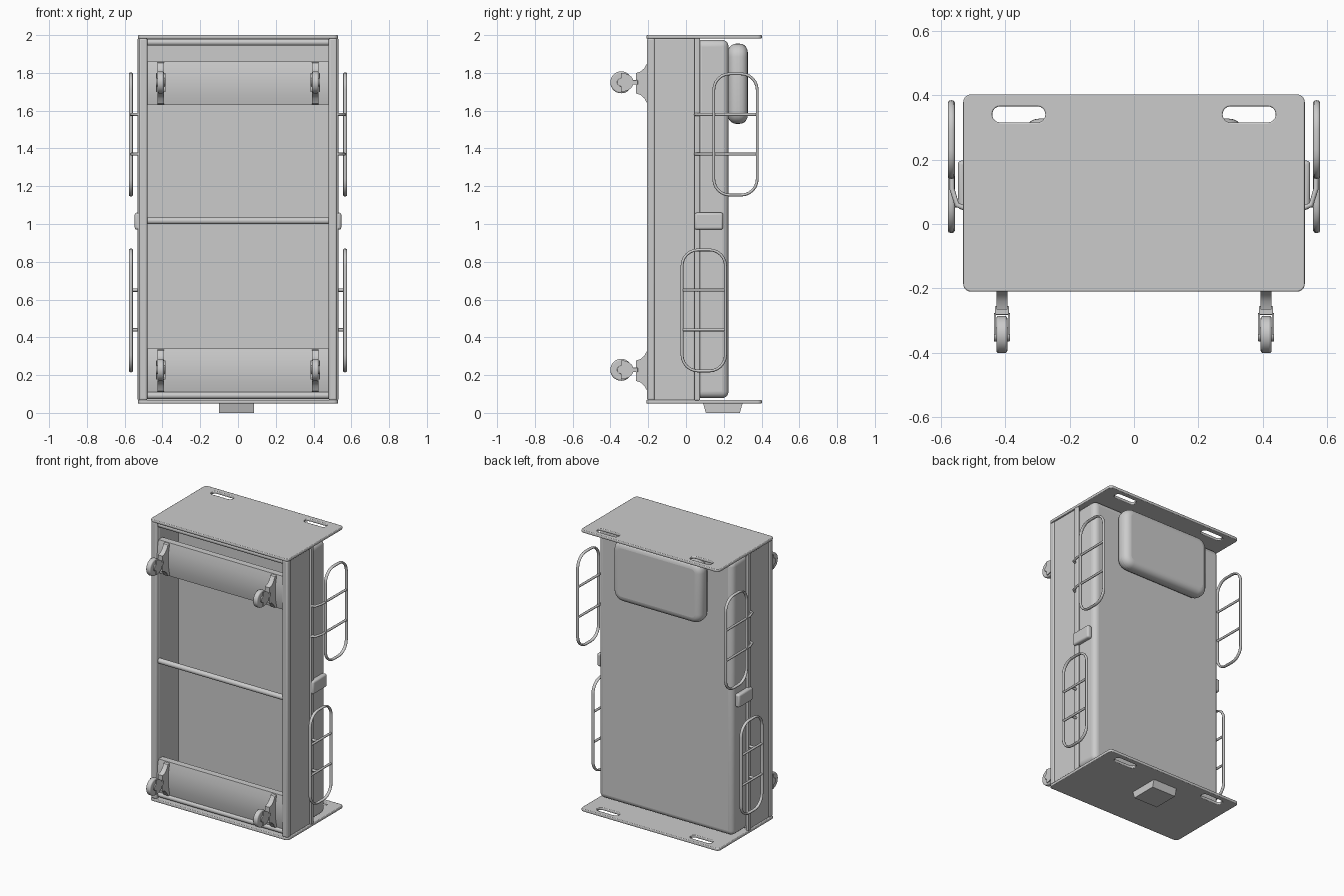
import bpy, bmesh, math
from mathutils import Vector

if "Cube" in bpy.data.objects:
    bpy.data.objects.remove(bpy.data.objects["Cube"])


def finish(ob, bevel=0, seg=3, angle=35):
    bpy.context.view_layer.objects.active = ob
    for o in bpy.context.selected_objects:
        o.select_set(False)
    ob.select_set(True)
    if bevel:
        m = ob.modifiers.new("bevel", 'BEVEL')
        m.width, m.segments, m.limit_method = bevel, seg, 'ANGLE'
        m.angle_limit = math.radians(40)
    bpy.ops.object.shade_smooth_by_angle(angle=math.radians(angle))
    return ob


def new_mesh(name, bm):
    bmesh.ops.recalc_face_normals(bm, faces=bm.faces)
    me = bpy.data.meshes.new(name)
    bm.to_mesh(me)
    bm.free()
    ob = bpy.data.objects.new(name, me)
    bpy.context.collection.objects.link(ob)
    return ob


def box(name, x, y, z, bevel=0, seg=3):
    bm = bmesh.new()
    bmesh.ops.create_cube(bm, size=1)
    for v in bm.verts:
        v.co = Vector([(a + b) / 2 + c * (b - a) for (a, b), c in zip((x, y, z), v.co)])
    return finish(new_mesh(name, bm), bevel, seg)


def extrude(name, pts, vec, bevel=0):
    bm = bmesh.new()
    f = bm.faces.new([bm.verts.new(p) for p in pts])
    r = bmesh.ops.extrude_face_region(bm, geom=[f])
    bmesh.ops.translate(bm, vec=vec, verts=[v for v in r['geom'] if isinstance(v, bmesh.types.BMVert)])
    return finish(new_mesh(name, bm), bevel)


def cyl_x(name, c, r, width, bevel=0, n=28):
    pts = [(c[0] - width / 2, c[1] + r * math.cos(2 * math.pi * i / n),
            c[2] + r * math.sin(2 * math.pi * i / n)) for i in range(n)]
    return extrude(name, pts, (width, 0, 0), bevel)


def rounded(x0, x1, y0, y1, r, n=6):
    pts = []
    for k, (cx, cy) in enumerate(((x1 - r, y1 - r), (x0 + r, y1 - r), (x0 + r, y0 + r), (x1 - r, y0 + r))):
        for i in range(n + 1):
            a = math.pi / 2 * (k + i / n)
            pts.append((cx + r * math.cos(a), cy + r * math.sin(a)))
    return pts


def tube(name, pts, r, cyclic=False):
    cu = bpy.data.curves.new(name, 'CURVE')
    cu.dimensions = '3D'
    cu.bevel_depth, cu.bevel_resolution, cu.use_fill_caps = r, 2, True
    sp = cu.splines.new('POLY')
    sp.points.add(len(pts) - 1)
    for p, q in zip(sp.points, pts):
        p.co = (*q, 1)
    sp.use_cyclic_u = cyclic
    ob = bpy.data.objects.new(name, cu)
    bpy.context.collection.objects.link(ob)
    return ob


# head and foot boards with two hand slots each (filled 2D curve with holes)
def board(name, z):
    cu = bpy.data.curves.new(name, 'CURVE')
    cu.dimensions, cu.fill_mode = '2D', 'BOTH'
    cu.extrude, cu.bevel_depth, cu.bevel_resolution = 0.005, 0.004, 1
    for o in (rounded(-0.526, 0.526, -0.206, 0.398, 0.02),
              rounded(-0.444, -0.271, 0.311, 0.369, 0.0289),
              rounded(0.271, 0.444, 0.311, 0.369, 0.0289)):
        sp = cu.splines.new('POLY')
        sp.points.add(len(o) - 1)
        for p, q in zip(sp.points, o):
            p.co = (*q, 0, 1)
        sp.use_cyclic_u = True
    ob = bpy.data.objects.new(name, cu)
    ob.location.z = z
    bpy.context.collection.objects.link(ob)


board("head_board", 1.991)
board("foot_board", 0.059)

# mattress, its base plate and pillow
box("mattress", (-0.515, 0.515), (0.05, 0.225), (0.078, 1.975), 0.035, 5)
box("base_plate", (-0.485, 0.485), (0.035, 0.055), (0.068, 1.982))
pill = extrude("pillow", [(x, 0.222, z) for x, z in rounded(-0.34, 0.34, 1.53, 1.955, 0.07)],
               (0, 0.105, 0), 0.045)
pill.modifiers["bevel"].segments = 5

# control box under the foot board, tapered
ped = box("foot_control_box", (-0.1, 0.085), (0.09, 0.30), (0.0, 0.052))
for v in ped.data.vertices:
    if v.co.z < 0.01:
        v.co.y = 0.105 if v.co.y < 0.2 else 0.285

# cross bars of the frame
for nm, z in (("head", 1.962), ("middle", 1.017), ("foot", 0.092)):
    cyl_x(nm + "_cross_bar", (0, -0.175, z), 0.018, 0.97)

# wheel housings at both ends
for nm, zc in (("head", 1.745), ("foot", 0.225)):
    prof = [(-0.48, -0.14, zc - 0.115), (-0.48, -0.185, zc - 0.115), (-0.48, -0.197, zc - 0.06),
            (-0.48, -0.20, zc), (-0.48, -0.197, zc + 0.06), (-0.48, -0.185, zc + 0.115),
            (-0.48, -0.14, zc + 0.115)]
    extrude(nm + "_wheel_housing", prof, (0.96, 0, 0))

for s, side in ((-1, "left"), (1, "right")):
    def X(a, b):
        return tuple(sorted((s * a, s * b)))

    # side beam with a front lip, and the rail track beside the mattress
    box(side + "_side_beam", X(0.482, 0.518), (-0.17, 0.046), (0.066, 1.984), 0.006)
    box(side + "_beam_lip", X(0.48, 0.524), (-0.206, -0.165), (0.066, 1.984), 0.010)
    box(side + "_rail_track", X(0.51, 0.531), (0.044, 0.074), (0.066, 1.984), 0.005)
    box(side + "_hinge_box", X(0.51, 0.547), (0.045, 0.197), (0.97, 1.06), 0.012)

    # caster wheels
    for nm, zc in (("head", 1.75), ("foot", 0.228)):
        n = f"{side}_{nm}_caster"
        half = [(-0.19, 0.112), (-0.205, 0.108), (-0.22, 0.08), (-0.24, 0.062), (-0.265, 0.054)]
        pts = [(s * 0.41 - 0.017, y, zc - 0.005 + d) for y, d in half]
        pts += [(s * 0.41 - 0.017, y, zc - 0.005 - d) for y, d in reversed(half)]
        extrude(n + "_mount", pts, (0.034, 0, 0))
        c = (s * 0.41, -0.343, zc)
        cyl_x(n + "_wheel", c, 0.058, 0.034, 0.008)
        cyl_x(n + "_hub", c, 0.022, 0.05, 0.003)
        for k in (-1, 1):
            fx = s * 0.41 + k * 0.022
            arc = [(fx - 0.003, -0.343 + 0.066 * math.sin(a), zc + 0.05 * math.cos(a))
                   for a in (math.pi * i / 10 for i in range(11))]
            extrude(n + "_fork_plate", arc, (0.006, 0, 0))
        box(n + "_stem", (s * 0.41 - 0.022, s * 0.41 + 0.022), (-0.282, -0.255), (zc - 0.012, zc + 0.012), 0.003)

    # guard rails: rounded loops with two cross rungs fixed to the track
    for nm, y0, y1, z0, z1, rungs in (("upper", 0.147, 0.377, 1.153, 1.795, (1.58, 1.37)),
                                      ("lower", -0.021, 0.209, 0.222, 0.863, (0.65, 0.44))):
        loop = rounded(y0, y1, z0, z1, 0.085)
        rail = tube(f"{side}_{nm}_guard_rail", [(0, y, z) for y, z in loop], 0.0075, True)
        rail.location.x, rail.scale.x = s * 0.567, 1.45
        for z in rungs:
            if nm == "upper":
                path = [(s * 0.527, 0.05, z), (s * 0.55, 0.06, z), (s * 0.565, 0.11, z), (s * 0.567, y1, z)]
            else:
                path = [(s * 0.567, y0, z), (s * 0.567, y1, z)]
                tube(f"{side}_{nm}_rail_bracket", [(s * 0.525, 0.06, z), (s * 0.567, 0.06, z)], 0.009)
            tube(f"{side}_{nm}_rung", path, 0.008)
